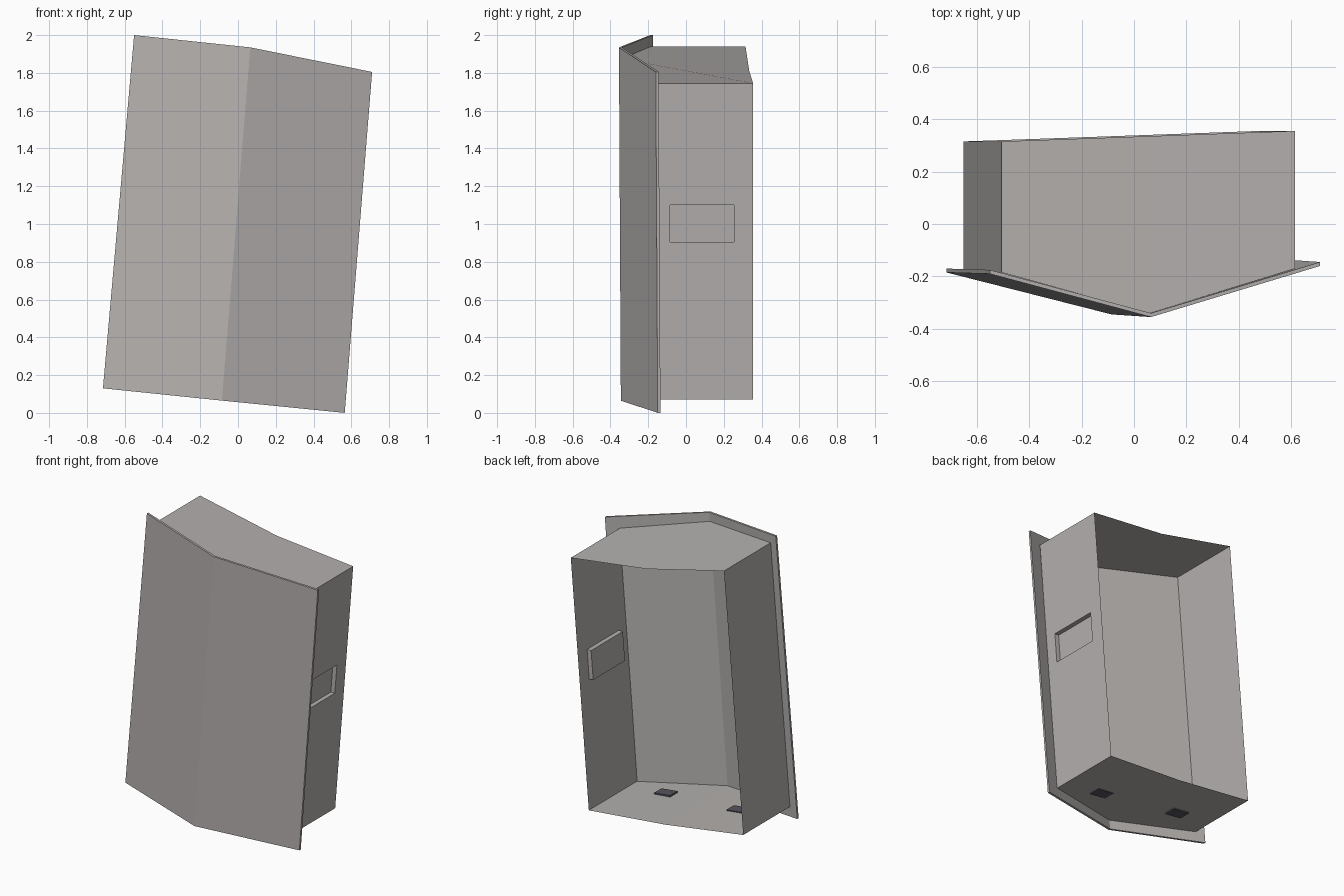
import bpy, bmesh
from mathutils import Vector

if "Cube" in bpy.data.objects:
    bpy.data.objects.remove(bpy.data.objects["Cube"])

def material(name, rgb):
    m = bpy.data.materials.new(name)
    m.diffuse_color = (*rgb, 1)
    m.use_nodes = True
    m.node_tree.nodes["Principled BSDF"].inputs["Base Color"].default_value = m.diffuse_color
    return m

GREY = material("warm_grey", (0.46, 0.44, 0.43))
DARK = material("dark_slate", (0.09, 0.09, 0.11))

def make(name, verts, faces, mat, thickness=0):
    bm = bmesh.new()
    vs = [bm.verts.new(v) for v in verts]
    for f in faces:
        bm.faces.new([vs[i] for i in f])
    bmesh.ops.remove_doubles(bm, verts=bm.verts, dist=1e-5)
    bmesh.ops.recalc_face_normals(bm, faces=bm.faces)
    me = bpy.data.meshes.new(name)
    bm.to_mesh(me)
    bm.free()
    me.materials.append(mat)
    ob = bpy.data.objects.new(name, me)
    bpy.context.collection.objects.link(ob)
    return ob

# folded front panel: left, fold, right at top and bottom, thickened along y
T = 0.015
top = [(-0.55, -0.19, 2.0), (0.065, -0.355, 1.935), (0.71, -0.16, 1.805)]
bot = [(-0.715, -0.185, 0.13), (-0.085, -0.345, 0.065), (0.565, -0.15, 0.0)]
front = top + bot
back = [(x, y + T, z) for x, y, z in front]
faces = []
for i in (0, 1):
    faces += [(i, i + 3, i + 4, i + 1), (i + 6, i + 7, i + 10, i + 9),
              (i, i + 1, i + 7, i + 6), (i + 3, i + 9, i + 10, i + 4)]
faces += [(0, 6, 9, 3), (2, 5, 11, 8)]
make("folded_front_panel", front + back, faces, GREY)

# open-backed box: front and back outline, corners left, fold, right
f_top = [(-0.505, -0.185, 1.94), (0.06, -0.34, 1.875), (0.615, -0.17, 1.745)]
f_bot = [(-0.65, -0.185, 0.19), (-0.08, -0.33, 0.125), (0.48, -0.16, 0.07)]
b_top = [(-0.505, 0.315, 1.94), (0.06, 0.335, 1.81), (0.615, 0.355, 1.745)]
b_bot = [(-0.65, 0.315, 0.19), (-0.08, 0.335, 0.115), (0.48, 0.355, 0.07)]
two = [(0, 1, 4, 3), (1, 2, 5, 4)]
make("box_top", f_top + b_top, two, GREY)
make("box_floor", f_bot + b_bot, two, GREY)
make("left_wall", [f_top[0], b_top[0], b_bot[0], f_bot[0]], [(0, 1, 2, 3)], GREY)

# right wall with a shallow hand pocket pushed inwards
ys = (-0.165, -0.085, 0.255, 0.355)
zs = (0.07, 0.905, 1.10, 1.745)
wall_x = lambda z: 0.48 + (z - 0.07) * 0.135 / 1.675
verts = [(wall_x(z), y, z) for z in zs for y in ys]
grid = [(r * 4 + c, r * 4 + c + 1, r * 4 + c + 5, r * 4 + c + 4)
        for r in range(3) for c in range(3) if (r, c) != (1, 1)]
rim = (5, 6, 10, 9)
verts += [tuple(Vector(verts[i]) - Vector((0.03, 0, 0))) for i in rim]
grid += [(rim[i], rim[(i + 1) % 4], 16 + (i + 1) % 4, 16 + i) for i in range(4)]
grid.append((16, 17, 18, 19))
make("right_wall_with_pocket", verts, grid, GREY)

# small dark pads set into the floor
for name, x, y, z in (("right_foot_pad", 0.20, -0.07, 0.1), ("left_foot_pad", -0.37, -0.03, 0.153)):
    bpy.ops.mesh.primitive_cube_add(size=1, location=(x, y, z), rotation=(0, 0.11, 0))
    pad = bpy.context.object
    pad.name = name
    pad.scale = (0.12, 0.08, 0.014)
    pad.data.materials.append(DARK)
